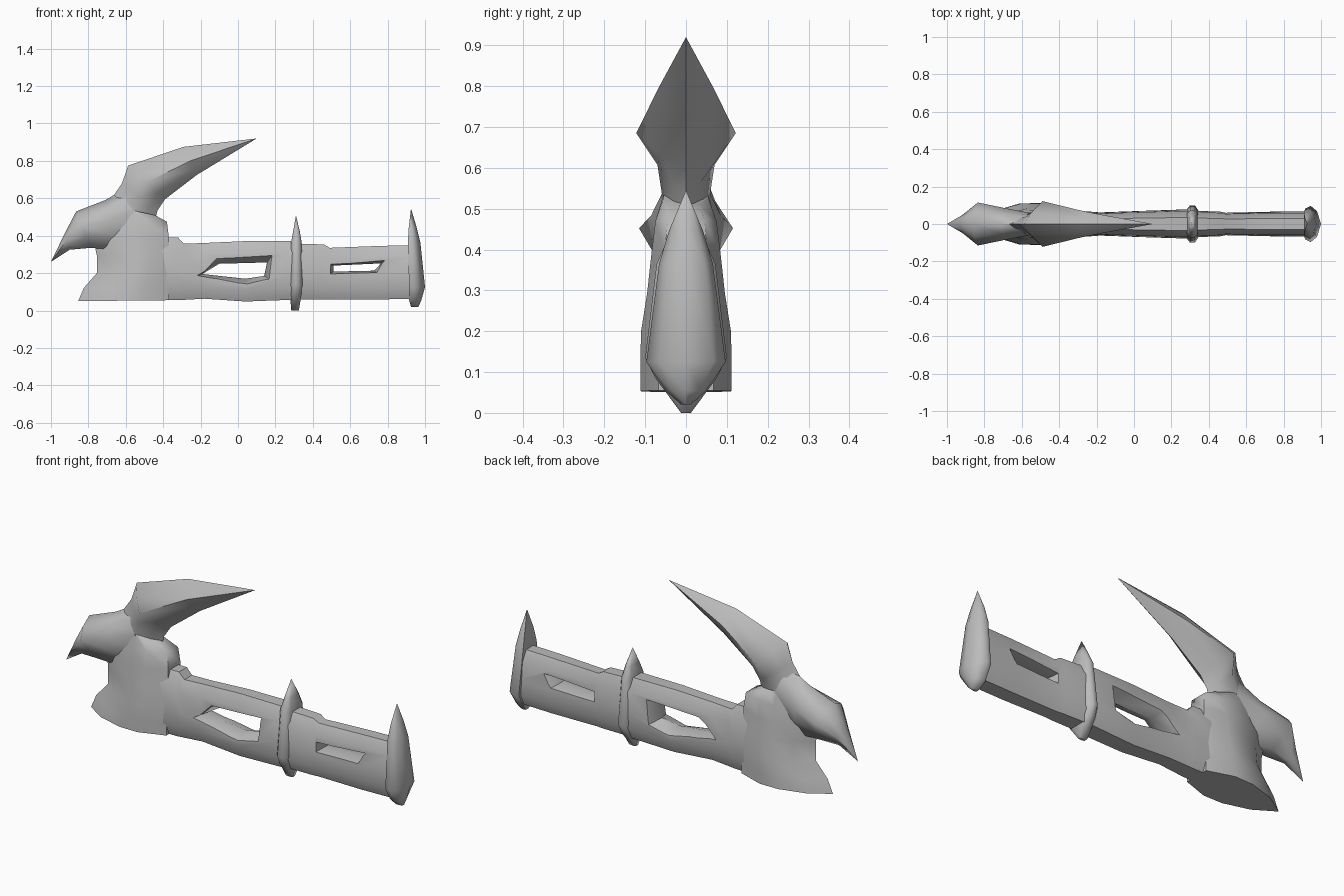
import bpy, bmesh, math
from mathutils import Vector

cube = bpy.data.objects.get("Cube")
if cube:
    bpy.data.objects.remove(cube, do_unlink=True)

mat = bpy.data.materials.new("plain_grey")
mat.use_nodes = True
GREY = (0.5, 0.5, 0.5, 1)
mat.diffuse_color = GREY
mat.node_tree.nodes["Principled BSDF"].inputs["Base Color"].default_value = GREY


def finish(name, bm):
    bmesh.ops.remove_doubles(bm, verts=bm.verts, dist=0.0005)
    bmesh.ops.recalc_face_normals(bm, faces=bm.faces)
    mesh = bpy.data.meshes.new(name)
    bm.to_mesh(mesh)
    bm.free()
    mesh.materials.append(mat)
    obj = bpy.data.objects.new(name, mesh)
    bpy.context.collection.objects.link(obj)
    return obj


def skin(name, rings):
    """Join equal rings of points into a closed solid."""
    bm = bmesh.new()
    rows = [[bm.verts.new(p) for p in ring] for ring in rings]
    n = len(rows[0])
    for a, b in zip(rows, rows[1:]):
        for i in range(n):
            j = (i + 1) % n
            bm.faces.new((a[i], a[j], b[j], b[i]))
    bm.faces.new(rows[0])
    bm.faces.new(rows[-1])
    return finish(name, bm)


def loft(name, sections, profile):
    """Sections: start (x, z), end (x, z), half width. Profile: (t, width share)."""
    rings = []
    for (x0, z0), (x1, z1), hw in sections:
        side = [Vector((x0 + (x1 - x0) * t, w * hw, z0 + (z1 - z0) * t)) for t, w in profile]
        far = [Vector((p.x, -p.y, p.z)) for p in reversed(side) if p.y > 0 or hw == 0]
        if hw == 0:
            far = far[:sum(1 for t, w in profile if w > 0)]
        rings.append(side + far)
    return skin(name, rings)


def smooth(obj, angle):
    bpy.ops.object.select_all(action="DESELECT")
    obj.select_set(True)
    bpy.context.view_layer.objects.active = obj
    bpy.ops.object.shade_smooth_by_angle(angle=math.radians(angle))


HEX = [(0, 0), (0.2, 0.5), (0.5, 1), (0.8, 0.5), (1, 0)]

# Curved horn sweeping back from the crown
horn = loft("horn", [
    ((-0.45, 0.46), (-0.70, 0.57), 0.055),
    ((-0.43, 0.54), (-0.62, 0.685), 0.07),
    ((-0.39, 0.60), (-0.588, 0.78), 0.122),
    ((-0.22, 0.73), (-0.29, 0.88), 0.065),
    ((0.10, 0.925), (0.10, 0.925), 0),
], HEX)

# Hooked beak with a wide brow
beak = loft("beak", [
    ((-1.0, 0.265), (-1.0, 0.265), 0),
    ((-0.90, 0.33), (-0.925, 0.42), 0.05),
    ((-0.79, 0.34), (-0.865, 0.535), 0.115),
    ((-0.66, 0.33), (-0.71, 0.595), 0.085),
    ((-0.50, 0.36), (-0.60, 0.66), 0.06),
], [(0, 0.3), (0.3, 0.7), (0.6, 1), (0.85, 0.6), (1, 0)])

# Head block with the pointed lower jaw
head = loft("head", [
    ((-0.855, 0.055), (-0.37, 0.06), 0.112),
    ((-0.825, 0.125), (-0.37, 0.125), 0.112),
    ((-0.755, 0.205), (-0.37, 0.205), 0.11),
    ((-0.755, 0.30), (-0.37, 0.30), 0.095),
    ((-0.77, 0.37), (-0.37, 0.40), 0.085),
    ((-0.74, 0.46), (-0.38, 0.48), 0.075),
    ((-0.70, 0.57), (-0.445, 0.515), 0.055),
], [(0, 0), (0.22, 0.62), (0.5, 0.98), (0.72, 1), (1, 0.6)])

# Long shaft: x, bottom, top, half width
shaft_stations = [
    (-0.44, 0.06, 0.395, 0.075), (-0.32, 0.06, 0.395, 0.072),
    (-0.29, 0.062, 0.362, 0.07), (-0.18, 0.068, 0.366, 0.062),
    (0.04, 0.053, 0.376, 0.07), (0.28, 0.062, 0.376, 0.078),
    (0.34, 0.065, 0.362, 0.07), (0.46, 0.064, 0.358, 0.066),
    (0.49, 0.064, 0.34, 0.06), (0.75, 0.064, 0.35, 0.066), (0.95, 0.068, 0.355, 0.066),
]
shaft = loft("shaft", [((x, b), (x, t), w) for x, b, t, w in shaft_stations],
             [(0, 0.6), (0.2, 1), (0.45, 0.95), (0.8, 0.9), (1, 0.45)])

# Flared slots cut through the shaft
slots = [
    [(-0.19, 0.2), (-0.1, 0.255), (0.155, 0.262), (0.14, 0.19), (0.04, 0.175), (-0.1, 0.19)],
    [(0.51, 0.245), (0.765, 0.257), (0.727, 0.218), (0.51, 0.213)],
]
for outline in slots:
    cx = sum(p[0] for p in outline) / len(outline)
    cz = sum(p[1] for p in outline) / len(outline)
    rings = [[(cx + (x - cx) * sx, y, cz + (z - cz) * sz) for x, z in outline]
             for y, sx, sz in ((-0.1, 1.25, 2.1), (0, 1, 1), (0.1, 1.25, 2.1))]
    cutter = skin("slot_cutter", rings)
    cutter.hide_render = True
    mod = shaft.modifiers.new("slot", "BOOLEAN")
    mod.operation, mod.solver, mod.object = "DIFFERENCE", "EXACT", cutter
    bpy.context.view_layer.objects.active = shaft
    bpy.ops.object.modifier_apply(modifier=mod.name)
    bpy.data.objects.remove(cutter, do_unlink=True)

# Spiked collars: z, near x, far x, half width
BAND = [(0, 0.75), (0.3, 1), (0.7, 1), (1, 0.7)]
middle = [(0.005, 0.285, 0.325, 0.012), (0.09, 0.278, 0.34, 0.075), (0.14, 0.28, 0.345, 0.1),
          (0.37, 0.284, 0.34, 0.072), (0.43, 0.295, 0.33, 0.045), (0.515, 0.31, 0.31, 0)]
rear = [(0.025, 0.925, 0.965, 0.012), (0.06, 0.915, 0.98, 0.05), (0.13, 0.915, 1.0, 0.097),
        (0.37, 0.908, 0.975, 0.066), (0.45, 0.913, 0.955, 0.042), (0.55, 0.925, 0.925, 0)]
collars = [
    loft("middle_collar", [((a, z), (b, z), w) for z, a, b, w in middle], BAND),
    loft("rear_collar", [((a, z), (b, z), w) for z, a, b, w in rear],
         [(0, 0.85), (0.35, 1), (0.75, 0.7), (1, 0)]),
]

for obj in (horn, beak, head, *collars):
    smooth(obj, 65)
smooth(shaft, 40)

# Rest the whole model on the ground
for obj in (horn, beak, head, shaft, *collars):
    obj.location.z = -0.005
